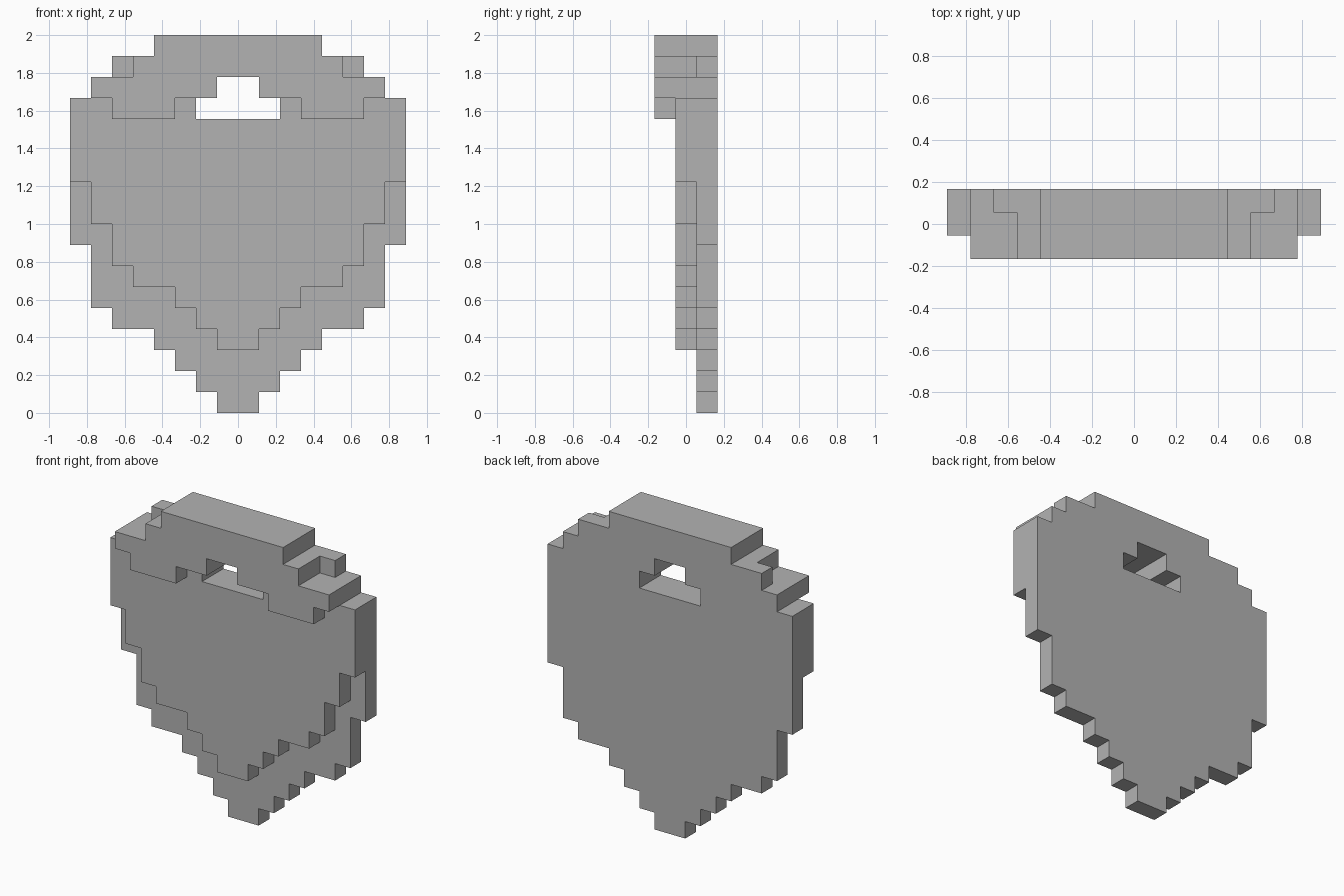
import bpy
import bmesh

U = 1 / 9  # edge of one block

cube = bpy.data.objects.get("Cube")
if cube:
    bpy.data.objects.remove(cube, do_unlink=True)

grey = bpy.data.materials.new("plain_grey")
grey.use_nodes = True
grey.diffuse_color = (0.45, 0.45, 0.45, 1)
bsdf = next(n for n in grey.node_tree.nodes if n.type == 'BSDF_PRINCIPLED')
bsdf.inputs["Base Color"].default_value = grey.diffuse_color


def stepped(first_row, widths):
    """Outer half outline, bottom to top, from (half width, row count) runs."""
    points, z = [(0, first_row)], first_row
    for half, rows in widths:
        points += [(half, z), (half, z + rows)]
        z += rows
    return points + [(0, z)]


def slab(name, outline, y_front, y_back):
    """Extrude a half outline along y and mirror it across x."""
    bm = bmesh.new()
    front = [bm.verts.new((x * U, y_front * U, z * U)) for x, z in outline]
    back = [bm.verts.new((x * U, y_back * U, z * U)) for x, z in outline]
    bm.faces.new(front)
    bm.faces.new(back[::-1])
    n = len(outline)
    for i in range(n):
        j = (i + 1) % n
        if outline[i][0] or outline[j][0]:  # leave the mirror plane open
            bm.faces.new((front[j], front[i], back[i], back[j]))
    mesh = bpy.data.meshes.new(name)
    bm.to_mesh(mesh)
    bm.free()
    mesh.materials.append(grey)
    obj = bpy.data.objects.new(name, mesh)
    bpy.context.collection.objects.link(obj)
    mirror = obj.modifiers.new("mirror", 'MIRROR')
    mirror.use_clip = True
    return obj


# Mouth opening, cut into the centre line from top to bottom
mouth = [(0, 16), (1, 16), (1, 15), (2, 15), (2, 14), (0, 14)]

# Widest rear layer
slab("beard_back",
     stepped(0, [(1, 1), (2, 1), (3, 1), (4, 1), (6, 1), (7, 3), (8, 7),
                 (7, 1), (6, 1), (4, 1)]) + mouth, 0.5, 1.5)

# Middle layer, stepped in along the lower edge
slab("beard_middle",
     stepped(3, [(1, 1), (2, 1), (3, 1), (5, 1), (6, 2), (7, 2), (8, 4),
                 (7, 1), (5, 1), (4, 1)]) + mouth, -0.5, 0.5)

# Raised moustache with drooping ends
slab("moustache",
     [(0, 16), (1, 16), (1, 15), (3, 15), (3, 14), (6, 14), (6, 15), (7, 15),
      (7, 16), (5, 16), (5, 17), (4, 17), (4, 18), (0, 18)], -1.5, -0.5)
